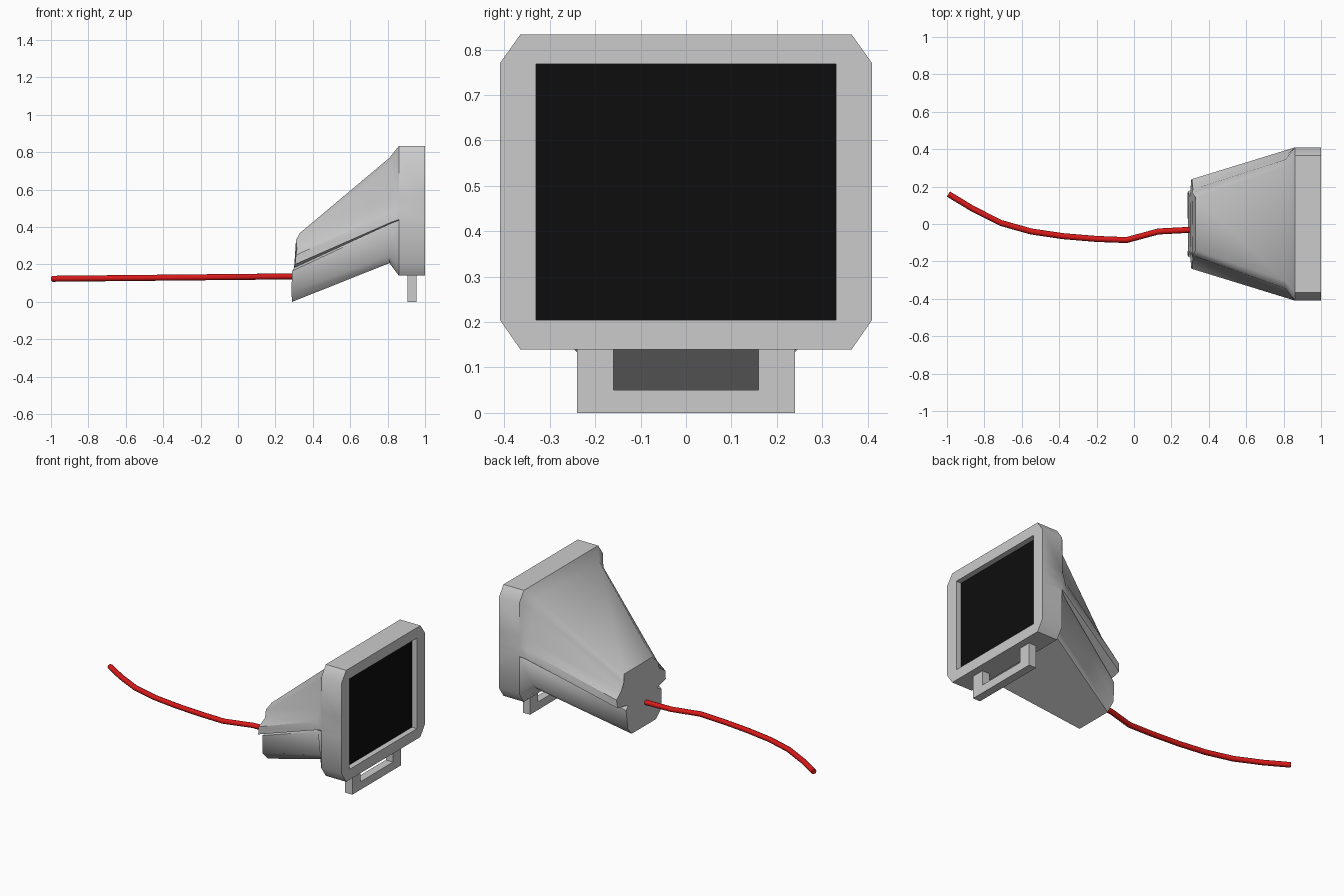
import bpy, bmesh, math

if "Cube" in bpy.data.objects:
    bpy.data.objects.remove(bpy.data.objects["Cube"])


def material(name, color):
    m = bpy.data.materials.new(name)
    m.diffuse_color = color
    m.use_nodes = True
    m.node_tree.nodes["Principled BSDF"].inputs["Base Color"].default_value = m.diffuse_color
    return m


def make_object(name, bm, mat=None):
    bmesh.ops.remove_doubles(bm, verts=bm.verts, dist=0.0005)
    bmesh.ops.recalc_face_normals(bm, faces=bm.faces)
    mesh = bpy.data.meshes.new(name)
    bm.to_mesh(mesh)
    bm.free()
    ob = bpy.data.objects.new(name, mesh)
    bpy.context.collection.objects.link(ob)
    if mat:
        mesh.materials.append(mat)
    return ob


def mirrored(half):
    # half ring from bottom to top, reflected across y = 0
    return half + [(x, -y, z) for x, y, z in reversed(half)]


# Housing: half cross-sections with a side rib and the groove below it
rear = [(.29, .12, 0), (.285, .165, .05), (.29, .175, .165), (.30, .14, .182),
        (.305, .237, .20), (.31, .24, .25), (.315, .185, .285), (.31, .168, .33),
        (.33, .14, .367)]
neck = [(.81, .30, .207), (.81, .345, .25), (.82, .385, .412), (.82, .375, .42),
        (.82, .397, .426), (.82, .397, .48), (.82, .372, .54), (.81, .345, .72),
        (.81, .305, .77)]
rim = [(.365, .14), (.41, .205), (.41, .43), (.41, .435), (.41, .44),
       (.41, .50), (.41, .56), (.41, .77), (.365, .833)]


def opening(x):
    # rim outline pressed inward onto the rectangular screen opening
    return [(x, min(y, .33), min(max(z, .205), .768)) for y, z in rim]


rings = [rear, neck, [(.86, y, z) for y, z in rim], [(1, y, z) for y, z in rim],
         opening(1), opening(.965)]
bm = bmesh.new()
loops = [[bm.verts.new(p) for p in mirrored(r)] for r in rings]
bm.faces.new(loops[0])
for a, b in zip(loops, loops[1:]):
    n = len(a)
    for i in range(n):
        j = (i + 1) % n
        bm.faces.new((a[i], a[j], b[j], b[i]))
housing = make_object("monitor_housing", bm)
bpy.context.view_layer.objects.active = housing
housing.select_set(True)
bpy.ops.object.shade_smooth_by_angle(angle=math.radians(40))
housing.select_set(False)

# Screen set back inside the rim
bm = bmesh.new()
bm.faces.new([bm.verts.new((.966, y, z)) for y, z in
              ((-.33, .205), (.33, .205), (.33, .768), (-.33, .768))])
screen = make_object("screen", bm, material("screen_black", (.004, .004, .004, 1)))

# U-shaped front foot
bm = bmesh.new()
profile = [(-.24, 0), (.24, 0), (.24, .14), (.16, .14), (.16, .05),
           (-.16, .05), (-.16, .14), (-.24, .14)]
face = bm.faces.new([bm.verts.new((.905, y, z)) for y, z in profile])
ext = bmesh.ops.extrude_face_region(bm, geom=[face], use_keep_orig=True)
for v in ext["geom"]:
    if isinstance(v, bmesh.types.BMVert):
        v.co.x = .955
make_object("front_foot", bm)

# Red cable trailing from the back
path = [(-.992, .16), (-.86, .08), (-.71, .005), (-.55, -.04), (-.38, -.065),
        (-.2, -.08), (-.04, -.086), (.13, -.04), (.32, -.03)]
curve = bpy.data.curves.new("cable", "CURVE")
curve.dimensions = "3D"
curve.bevel_depth = .016
curve.bevel_resolution = 2
curve.use_fill_caps = True
spline = curve.splines.new("POLY")
spline.points.add(len(path) - 1)
for p, (x, y) in zip(spline.points, path):
    p.co = (x, y, .133 + .01 * x, 1)
cable = bpy.data.objects.new("cable", curve)
bpy.context.collection.objects.link(cable)
curve.materials.append(material("cable_red", (.7, .01, .01, 1)))
bpy.context.view_layer.objects.active = cable
cable.select_set(True)
bpy.ops.object.convert(target="MESH")
